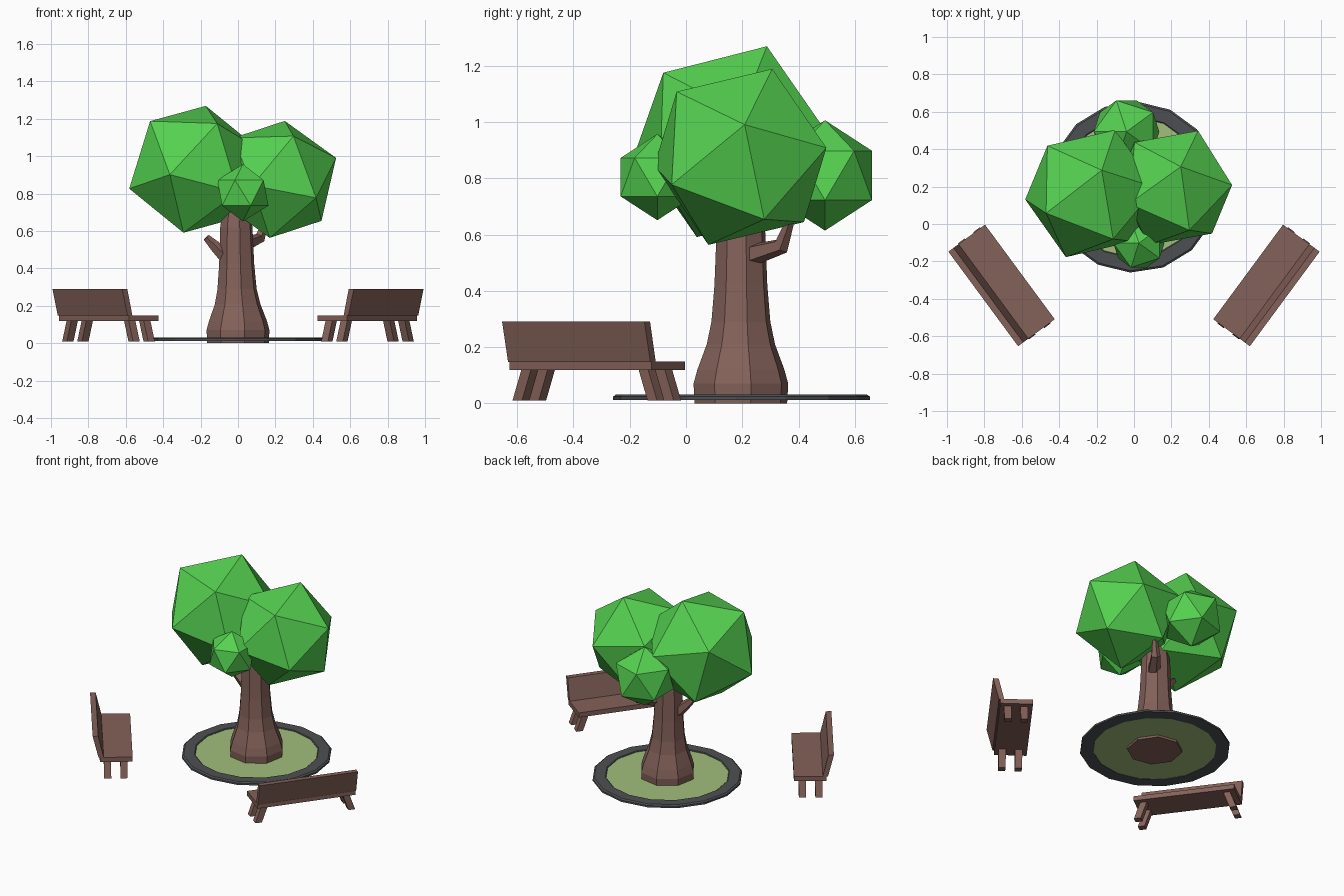
import bpy, bmesh, math
from mathutils import Vector, Matrix

if "Cube" in bpy.data.objects:
    bpy.data.objects.remove(bpy.data.objects["Cube"])


def material(name, rgb):
    m = bpy.data.materials.new(name)
    m.diffuse_color = (*rgb, 1)
    m.use_nodes = True
    m.node_tree.nodes["Principled BSDF"].inputs["Base Color"].default_value = m.diffuse_color
    return m


BARK = material("bark", (0.23, 0.12, 0.10))
LEAF = material("leaf", (0.09, 0.64, 0.08))
GRASS = material("grass", (0.36, 0.52, 0.20))
STONE = material("stone", (0.075, 0.078, 0.085))


def finish(name, bm, mat):
    bmesh.ops.recalc_face_normals(bm, faces=bm.faces)
    me = bpy.data.meshes.new(name)
    bm.to_mesh(me)
    bm.free()
    me.materials.append(mat)
    ob = bpy.data.objects.new(name, me)
    bpy.context.collection.objects.link(ob)
    return ob


def loft(bm, rings, closed=False):
    """Skin a list of vertex rings; cap the ends or join last to first."""
    n = len(rings[0])
    vs = [[bm.verts.new(p) for p in r] for r in rings]
    pairs = list(zip(vs, vs[1:])) + ([(vs[-1], vs[0])] if closed else [])
    for a, b in pairs:
        for i in range(n):
            bm.faces.new((a[i], a[(i + 1) % n], b[(i + 1) % n], b[i]))
    if not closed:
        bm.faces.new(vs[0])
        bm.faces.new(vs[-1])


def circle(x, y, z, r, n, phase=0.0):
    return [(x + r * math.cos(phase + 2 * math.pi * i / n),
             y + r * math.sin(phase + 2 * math.pi * i / n), z) for i in range(n)]


def tube(bm, path, radii, n):
    """Tapered branch along a path."""
    pts = [Vector(p) for p in path]
    rings = []
    for i, p in enumerate(pts):
        d = pts[min(i + 1, len(pts) - 1)] - pts[max(i - 1, 0)]
        q = d.to_track_quat('Z', 'Y')
        rings.append([p + q @ Vector(c) for c in circle(0, 0, 0, radii[i], n)])
    loft(bm, rings)


# Stone kerb around the planting bed
CY, PH = 0.197, math.radians(-92.5)
bm = bmesh.new()
profile = [(0.375, 0.012), (0.457, 0.012), (0.457, 0.024), (0.447, 0.031), (0.380, 0.031), (0.375, 0.027)]
loft(bm, [circle(0, CY, z, r, 16, PH) for r, z in profile], closed=True)
finish("stone_kerb", bm, STONE)

# Grass bed
bm = bmesh.new()
loft(bm, [circle(0, CY, z, 0.38, 16, PH) for z in (0.014, 0.025)])
finish("grass_bed", bm, GRASS)

# Trunk with flared base
bm = bmesh.new()
trunk = [(0, 0.168, 0), (0, 0.172, 0.07), (0, 0.158, 0.12), (-0.002, 0.124, 0.21),
         (-0.005, 0.107, 0.29), (-0.007, 0.096, 0.42), (-0.009, 0.088, 0.62), (-0.005, 0.07, 0.78)]
loft(bm, [circle(x, 0.195, z, r, 8, math.radians(12)) for x, r, z in trunk])
finish("trunk", bm, BARK)

# Branches
bm = bmesh.new()
tube(bm, [(-0.05, 0.19, 0.45), (-0.12, 0.18, 0.515), (-0.17, 0.17, 0.565)], [0.045, 0.032, 0.02], 5)
finish("left_branch", bm, BARK)
bm = bmesh.new()
tube(bm, [(0.03, 0.22, 0.525), (0.115, 0.34, 0.56), (0.15, 0.375, 0.66)], [0.042, 0.03, 0.015], 5)
finish("right_branch", bm, BARK)


def frame(a, b):
    x = Vector(a).normalized()
    z = x.cross(Vector(b)).normalized()
    return Matrix((x, z.cross(x), z)).transposed()


def foliage(name, centre, r, rot):
    bm = bmesh.new()
    bmesh.ops.create_icosphere(bm, subdivisions=1, radius=r)
    bmesh.ops.transform(bm, verts=bm.verts, matrix=Matrix.Translation(centre) @ rot.to_4x4())
    finish(name, bm, LEAF)


def aim(a, b):
    """Rotation sending two neighbouring icosahedron corners towards a and b."""
    return frame(a, b) @ frame((0, 0, 1), (0.894, 0, 0.447)).transposed()


# Foliage clumps
foliage("foliage_left", (-0.232, 0.163, 0.93), 0.366, aim((0.06, 0.125, 0.34), (0.13, 0.335, 0.02)))
foliage("foliage_right", (0.21, 0.193, 0.876), 0.335, aim((0.04, 0.113, 0.311), (0.314, 0.017, 0.119)))
half_turn = Matrix.Rotation(math.pi, 3, 'Z')
foliage("foliage_front", (0.026, -0.102, 0.804), 0.153, half_turn)
foliage("foliage_back", (-0.04, 0.494, 0.81), 0.196, half_turn)


# Benches: local u runs along the seat, v points to the outside
def bench(side):
    label = "right" if side > 0 else "left"
    u, v = Vector((0.594, 0.805, 0)), Vector((0.805, -0.594, 0))
    mid = 0.156

    def slab(bm, lower, upper):
        """Box between two rectangles (u centre, u half, v min, v max, z)."""
        rings = []
        for uc, uh, v0, v1, z in (lower, upper):
            ring = []
            for du, vv in ((-uh, v0), (uh, v0), (uh, v1), (-uh, v1)):
                p = u * (mid + uc + du) + v * vv
                ring.append((p.x * side, p.y, z))
            rings.append(ring)
        loft(bm, rings)

    bm = bmesh.new()
    slab(bm, (0, 0.314, 0.643, 0.842, 0.118), (0, 0.314, 0.643, 0.842, 0.149))
    finish(label + "_bench_seat", bm, BARK)
    bm = bmesh.new()
    slab(bm, (0, 0.314, 0.818, 0.850, 0.147), (0, 0.314, 0.852, 0.886, 0.291))
    finish(label + "_bench_back", bm, BARK)
    bm = bmesh.new()
    for end in (-1, 1):
        for vc in (0.695, 0.795):
            slab(bm, (end * 0.298, 0.021, vc - 0.022, vc + 0.022, 0.01),
                 (end * 0.258, 0.021, vc - 0.022, vc + 0.022, 0.122))
    finish(label + "_bench_legs", bm, BARK)


for side in (1, -1):
    bench(side)
